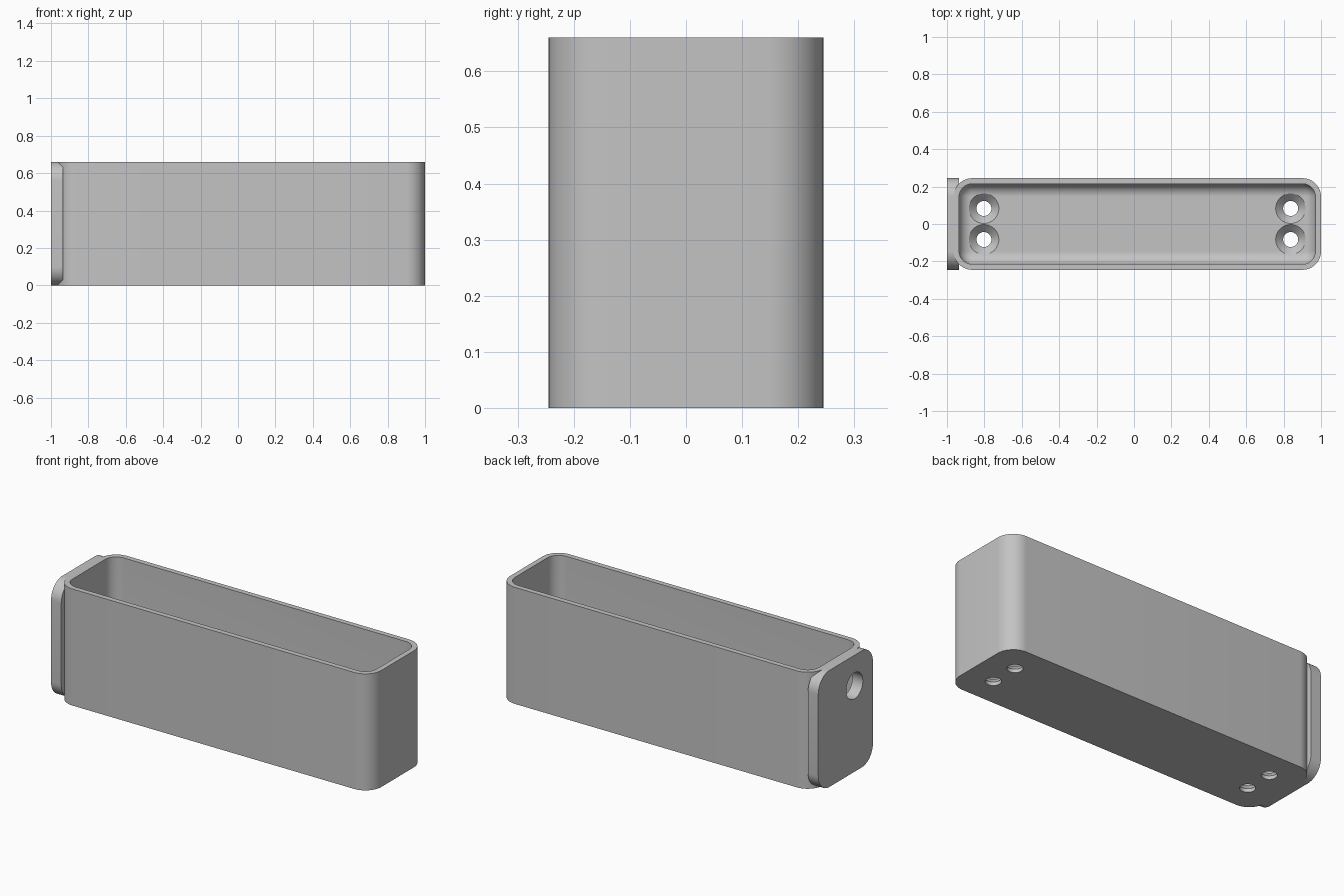
import bpy, bmesh, math
from mathutils import Vector, Matrix

cube = bpy.data.objects.get("Cube")
if cube:
    bpy.data.objects.remove(cube, do_unlink=True)

grey = bpy.data.materials.new("plain_grey")
grey.use_nodes = True
colour = (0.55, 0.55, 0.55, 1)
grey.diffuse_color = colour
grey.node_tree.nodes["Principled BSDF"].inputs["Base Color"].default_value = colour

LEFT, RIGHT, HALF, TALL = -0.965, 1.0, 0.245, 0.66
MID = (LEFT + RIGHT) / 2
LENGTH = (RIGHT - LEFT) / 2
WALL, FLOOR, CORNER = 0.03, 0.06, 0.1


def rounded(hx, hy, r, z, steps=12):
    """Ring of points around a rounded rectangle at height z."""
    ring = []
    for k, (sx, sy) in enumerate([(1, 1), (-1, 1), (-1, -1), (1, -1)]):
        for i in range(steps + 1):
            a = (k + i / steps) * math.pi / 2
            ring.append(Vector((sx * (hx - r) + r * math.cos(a),
                                sy * (hy - r) + r * math.sin(a), z)))
    return ring


def circle(r, z, steps=48):
    return [Vector((r * math.cos(i * math.tau / steps),
                    r * math.sin(i * math.tau / steps), z)) for i in range(steps)]


def loft(name, rings, matrix):
    """Closed solid skinned through a stack of rings."""
    bm = bmesh.new()
    loops = [[bm.verts.new(matrix @ p) for p in ring] for ring in rings]
    n = len(loops[0])
    for low, high in zip(loops, loops[1:]):
        for i in range(n):
            j = (i + 1) % n
            bm.faces.new((low[i], low[j], high[j], high[i]))
    bm.faces.new(loops[0][::-1])
    bm.faces.new(loops[-1])
    bmesh.ops.recalc_face_normals(bm, faces=bm.faces)
    mesh = bpy.data.meshes.new(name)
    bm.to_mesh(mesh)
    bm.free()
    mesh.materials.append(grey)
    obj = bpy.data.objects.new(name, mesh)
    bpy.context.collection.objects.link(obj)
    return obj


def combine(target, tool, operation):
    """Apply a boolean and drop the tool."""
    mod = target.modifiers.new(operation, "BOOLEAN")
    mod.operation, mod.object, mod.solver = operation, tool, "EXACT"
    bpy.context.view_layer.objects.active = target
    bpy.ops.object.modifier_apply(modifier=mod.name)
    bpy.data.objects.remove(tool, do_unlink=True)


# Outer box
centre = Matrix.Translation((MID, 0, 0))
tray = loft("tray_body", [rounded(LENGTH, HALF, CORNER, z) for z in (0, TALL)], centre)

# Rounded mounting plate on the end
sideways = Matrix.Translation((-1, 0, TALL / 2)) @ Matrix.Rotation(math.pi / 2, 4, "Y")
plate = loft("mounting_plate",
             [rounded(TALL / 2, HALF, CORNER, z) for z in (0, 0.064)], sideways)
combine(tray, plate, "UNION")

# Cavity with a filleted floor
fillet, inner = 0.068, CORNER - WALL
rings = []
for i in range(11):
    a = i / 10 * math.pi / 2
    inset = fillet * (1 - math.sin(a))
    rings.append(rounded(LENGTH - WALL - inset, HALF - WALL - inset, inner - inset,
                         FLOOR + fillet * (1 - math.cos(a))))
rings.append(rounded(LENGTH - WALL, HALF - WALL, inner, TALL + 0.1))
combine(tray, loft("cavity_cutter", rings, centre), "DIFFERENCE")

# Countersunk screw holes in the floor
for sx in (-1, 1):
    for sy in (-1, 1):
        profile = [(0.04, -0.05), (0.04, 0.02), (0.08, FLOOR), (0.08, 0.2)]
        hole = loft("screw_cutter", [circle(r, z) for r, z in profile],
                    Matrix.Translation((MID + sx * 0.82, sy * 0.083, 0)))
        combine(tray, hole, "DIFFERENCE")

# Hanging hole through the plate
across = Matrix.Translation((-1, -0.08, 0.487)) @ Matrix.Rotation(math.pi / 2, 4, "Y")
combine(tray, loft("hanging_cutter", [circle(0.074, z) for z in (-0.1, 0.15)], across),
        "DIFFERENCE")

# Smooth curves, keep edges sharp
bpy.ops.object.select_all(action="DESELECT")
tray.select_set(True)
bpy.context.view_layer.objects.active = tray
bpy.ops.object.shade_smooth_by_angle(angle=math.radians(30))
